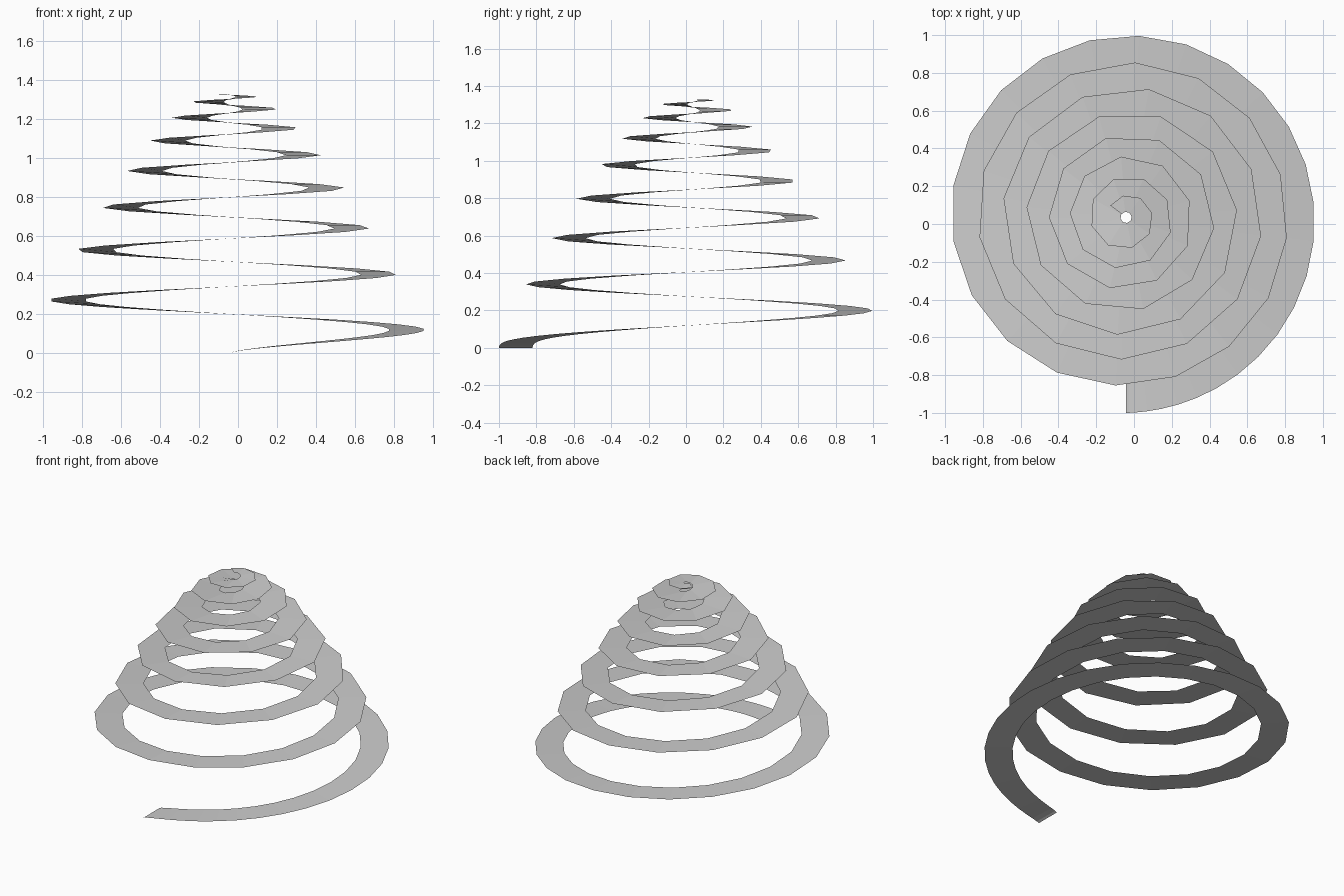
import bpy
import bmesh
from math import cos, sin, tau

cube = bpy.data.objects.get("Cube")
if cube:
    bpy.data.objects.remove(cube, do_unlink=True)

STEPS = 100
WIDTH = 0.18
CENTER = (-0.042, 0.035)

# Plain grey for the whole ribbon
grey = bpy.data.materials.new("plain_grey")
grey.use_nodes = True
color = (0.6, 0.6, 0.6, 1)
grey.diffuse_color = color
grey.node_tree.nodes["Principled BSDF"].inputs["Base Color"].default_value = color


def turns_at(step):
    """Turns completed; the steps grow longer toward the top."""
    return 0.99 * (step / 30) ** (1.752 - 0.054 * step / STEPS)


def height_at(turns):
    """Steep at the bottom, flattening out toward the tip."""
    u = (turns / 8) ** 0.576
    return 1.335 * u * (0.506 + 1.213 * u - 0.073 * u**2 - 0.646 * u**3)


# Flat ribbon winding counter-clockwise and inward as it rises
bm = bmesh.new()
previous = None
for step in range(STEPS + 1):
    turns = turns_at(step)
    angle = tau * (turns - 0.25)
    outer = 1.035 - 0.1485 * turns + 0.0035 * turns**2
    inner = max(outer - WIDTH, 0.03)
    z = height_at(turns)
    pair = [bm.verts.new((CENTER[0] + r * cos(angle), CENTER[1] + r * sin(angle), z))
            for r in (inner, outer)]
    if previous:
        bm.faces.new((previous[0], previous[1], pair[1], pair[0]))
    previous = pair

mesh = bpy.data.meshes.new("spiral_ribbon")
bm.to_mesh(mesh)
bm.free()
mesh.materials.append(grey)
ribbon = bpy.data.objects.new("spiral_ribbon", mesh)
bpy.context.collection.objects.link(ribbon)
